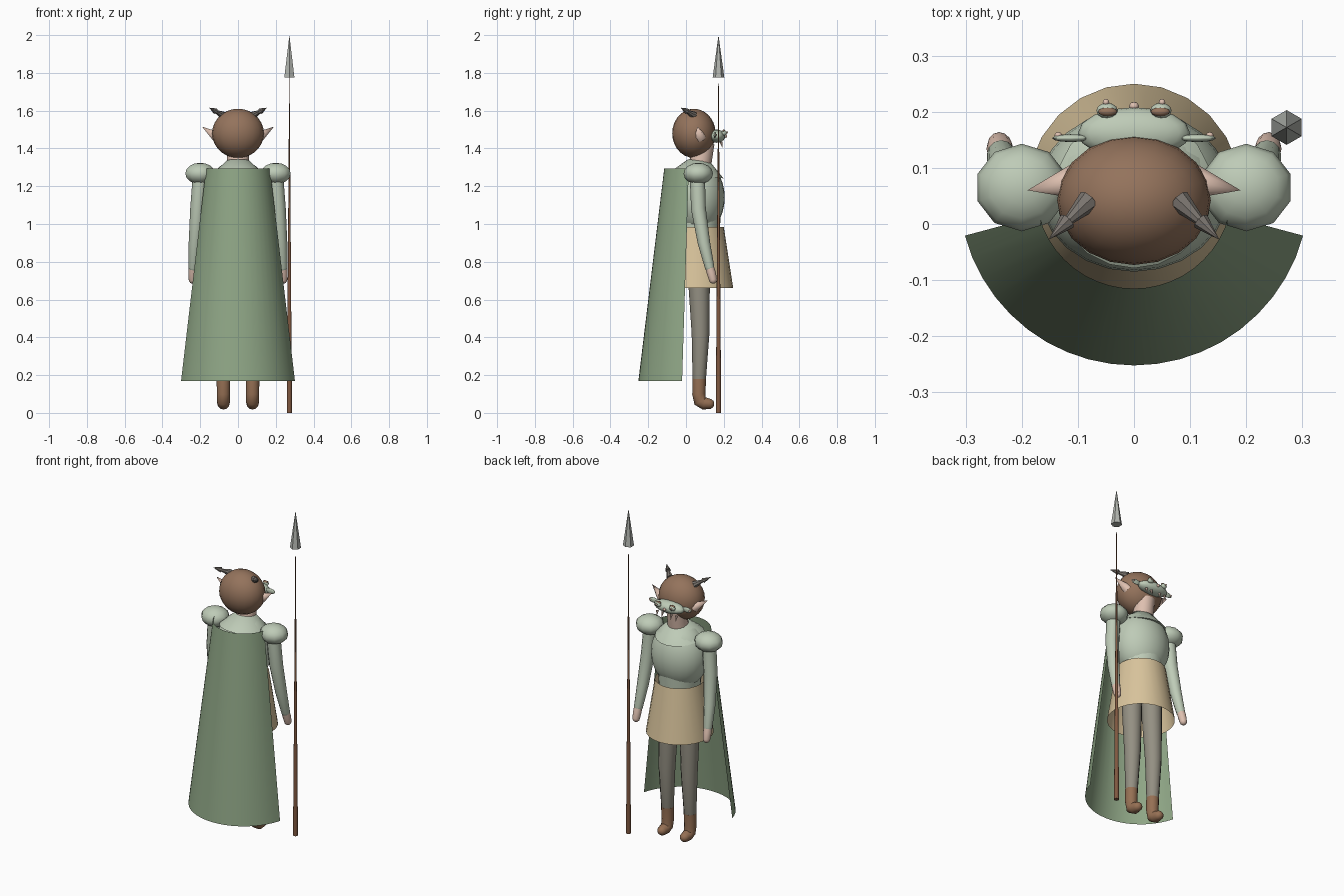
import bpy, bmesh, math
from mathutils import Vector, Matrix

if "Cube" in bpy.data.objects:
    bpy.data.objects.remove(bpy.data.objects["Cube"])


def material(name, *rgb):
    lin = [(c / 255 / 12.92) if c < 11 else ((c / 255 + 0.055) / 1.055) ** 2.4 for c in rgb]
    m = bpy.data.materials.new(name)
    m.use_nodes = True
    m.diffuse_color = (*lin, 1)
    m.node_tree.nodes["Principled BSDF"].inputs["Base Color"].default_value = (*lin, 1)
    return m


MINT = material("pale mint", 190, 203, 183)
CAPE = material("cape green", 143, 166, 134)
TAN = material("skirt tan", 217, 196, 156)
GREY = material("trouser grey", 148, 144, 131)
SKIN = material("skin", 222, 192, 176)
BROWN = material("hair brown", 148, 115, 92)
BOOT = material("boot brown", 150, 112, 84)
WOOD = material("wood", 128, 88, 64)
STEEL = material("steel", 178, 181, 175)
HORN = material("horn grey", 122, 116, 110)


def finish(bm, name, mat, smooth=True):
    bmesh.ops.recalc_face_normals(bm, faces=bm.faces)
    me = bpy.data.meshes.new(name)
    bm.to_mesh(me)
    bm.free()
    me.materials.append(mat)
    ob = bpy.data.objects.new(name, me)
    bpy.context.collection.objects.link(ob)
    if smooth:
        bpy.ops.object.select_all(action="DESELECT")
        ob.select_set(True)
        bpy.context.view_layer.objects.active = ob
        bpy.ops.object.shade_smooth_by_angle(angle=math.radians(50))
    return ob


def ellipsoid(name, mat, centre, radii, segs=20, rings=12):
    bm = bmesh.new()
    bmesh.ops.create_uvsphere(bm, u_segments=segs, v_segments=rings, radius=1)
    bm.transform(Matrix.Translation(centre) @ Matrix.Diagonal((*radii, 1)))
    return finish(bm, name, mat)


def cone(name, mat, a, b, r1, r2=0.0, segs=8, caps=True, smooth=True):
    """Tapered cylinder from point a to point b."""
    a, b = Vector(a), Vector(b)
    bm = bmesh.new()
    bmesh.ops.create_cone(bm, cap_ends=caps, segments=segs, radius1=r1, radius2=r2,
                          depth=(b - a).length)
    turn = (b - a).to_track_quat("Z", "Y").to_matrix().to_4x4()
    bm.transform(Matrix.Translation((a + b) / 2) @ turn)
    return finish(bm, name, mat, smooth)


def limb(name, mat, path, segs=12):
    """Tube through (x, y, z, radius) stations with a rounded far end."""
    pts = [Vector(p[:3]) for p in path]
    rad = [p[3] for p in path]
    tip = (pts[-1] - pts[-2]).normalized()
    end, r_end = pts[-1].copy(), rad[-1]
    for t in (0.4, 0.8, 0.97):
        pts.append(end + tip * r_end * t)
        rad.append(r_end * math.sqrt(1 - t * t))
    bm = bmesh.new()
    loops = []
    for i, p in enumerate(pts):
        d = (pts[min(i + 1, len(pts) - 1)] - pts[max(i - 1, 0)]).normalized()
        u = Vector((1, 0, 0))
        u = (u - d * u.dot(d)).normalized()
        v = d.cross(u)
        angles = [2 * math.pi * k / segs for k in range(segs)]
        loops.append([bm.verts.new(p + (u * math.cos(t) + v * math.sin(t)) * rad[i])
                      for t in angles])
    for lo, hi in zip(loops, loops[1:]):
        for k in range(segs):
            bm.faces.new((lo[k], lo[(k + 1) % segs], hi[(k + 1) % segs], hi[k]))
    bm.faces.new(loops[0])
    bm.faces.new(loops[-1])
    return finish(bm, name, mat)


BODY_Y = 0.06

# Cape: open arc of a cone, hanging behind the body
bm = bmesh.new()
rows = []
for z, r in ((0.17, 0.312), (1.295, 0.175)):
    arc = [math.radians(195 + 150 * k / 20) for k in range(21)]
    rows.append([bm.verts.new((r * math.cos(t), BODY_Y + r * math.sin(t), z)) for t in arc])
for k in range(20):
    bm.faces.new((rows[0][k], rows[0][k + 1], rows[1][k + 1], rows[1][k]))
finish(bm, "cape", CAPE)

# Torso and skirt
ellipsoid("chest", MINT, (0, BODY_Y, 1.14), (0.17, 0.145, 0.2), 24, 16)
cone("collar", MINT, (0, BODY_Y, 1.26), (0, BODY_Y + 0.01, 1.335), 0.14, 0.06, 20)
cone("waist", MINT, (0, BODY_Y, 0.84), (0, BODY_Y, 1.06), 0.11, 0.125, 20)
cone("skirt", TAN, (0, BODY_Y, 0.66), (0, BODY_Y, 0.985), 0.19, 0.14, 24, caps=False)

# Head
cone("neck", SKIN, (0, 0.07, 1.29), (0, 0.095, 1.43), 0.06, 0.056, 16)
ellipsoid("head", BROWN, (0, 0.042, 1.48), (0.137, 0.115, 0.13), 20, 14)

# Limbs, ears and horns on both sides
for side, s in (("left", 1), ("right", -1)):
    ellipsoid(side + "_shoulder", MINT, (s * 0.2, 0.065, 1.267), (0.083, 0.078, 0.057), 10, 8)
    limb(side + "_arm", MINT, [(s * 0.2, 0.06, 1.25, 0.04), (s * 0.214, 0.066, 1.08, 0.039),
                               (s * 0.228, 0.095, 0.9, 0.033), (s * 0.237, 0.125, 0.77, 0.025)])
    limb(side + "_hand", SKIN, [(s * 0.237, 0.124, 0.775, 0.023), (s * 0.239, 0.134, 0.74, 0.024),
                                (s * 0.24, 0.143, 0.705, 0.021)])
    limb(side + "_leg", GREY, [(s * 0.07, 0.066, 0.88, 0.06), (s * 0.073, 0.07, 0.66, 0.056),
                               (s * 0.076, 0.077, 0.42, 0.047), (s * 0.077, 0.07, 0.17, 0.035)])
    limb(side + "_boot", BOOT, [(s * 0.077, 0.07, 0.18, 0.036), (s * 0.077, 0.068, 0.1, 0.035),
                                (s * 0.077, 0.075, 0.06, 0.034), (s * 0.077, 0.096, 0.05, 0.033),
                                (s * 0.077, 0.122, 0.048, 0.028)])
    cone(side + "_ear", SKIN, (s * 0.11, 0.075, 1.46), (s * 0.19, 0.06, 1.515), 0.03)
    cone(side + "_horn", HORN, (s * 0.08, 0.042, 1.575), (s * 0.125, -0.002, 1.6), 0.021, 0.006,
         smooth=False)
    cone(side + "_horn_tip", HORN, (s * 0.119, 0.005, 1.597), (s * 0.152, -0.028, 1.616), 0.016,
         smooth=False)

    # Mask details
    ellipsoid(side + "_mask_ear", MINT, (s * 0.113, 0.153, 1.472), (0.033, 0.007, 0.016), 12, 8)
    ellipsoid(side + "_mask_ear_stud", SKIN, (s * 0.135, 0.158, 1.472), (0.007, 0.006, 0.006), 8, 6)
    ellipsoid(side + "_mask_brow", MINT, (s * 0.048, 0.202, 1.482), (0.019, 0.014, 0.015), 12, 8)
    ellipsoid(side + "_mask_eye", BROWN, (s * 0.047, 0.2, 1.493), (0.017, 0.008, 0.008), 12, 6)
    ellipsoid(side + "_mask_bead", SKIN, (s * 0.05, 0.217, 1.485), (0.006, 0.006, 0.006), 8, 6)
    for label, x in (("inner", 0.03), ("outer", 0.065)):
        cone(f"{side}_{label}_tooth", SKIN, (s * x, 0.185, 1.435), (s * x, 0.194, 1.4), 0.008,
             segs=6)

# Mask muzzle
ellipsoid("mask", MINT, (0, 0.162, 1.465), (0.1, 0.046, 0.035), 16, 10)
ellipsoid("mask_nose", SKIN, (0, 0.21, 1.465), (0.009, 0.008, 0.009), 8, 6)

# Spear
cone("spear_shaft", WOOD, (0.272, 0.172, 0), (0.272, 0.172, 1.78), 0.0145, 0.001, 10)
cone("spear_head", STEEL, (0.272, 0.172, 1.775), (0.272, 0.172, 2.0), 0.031, segs=6, smooth=False)
